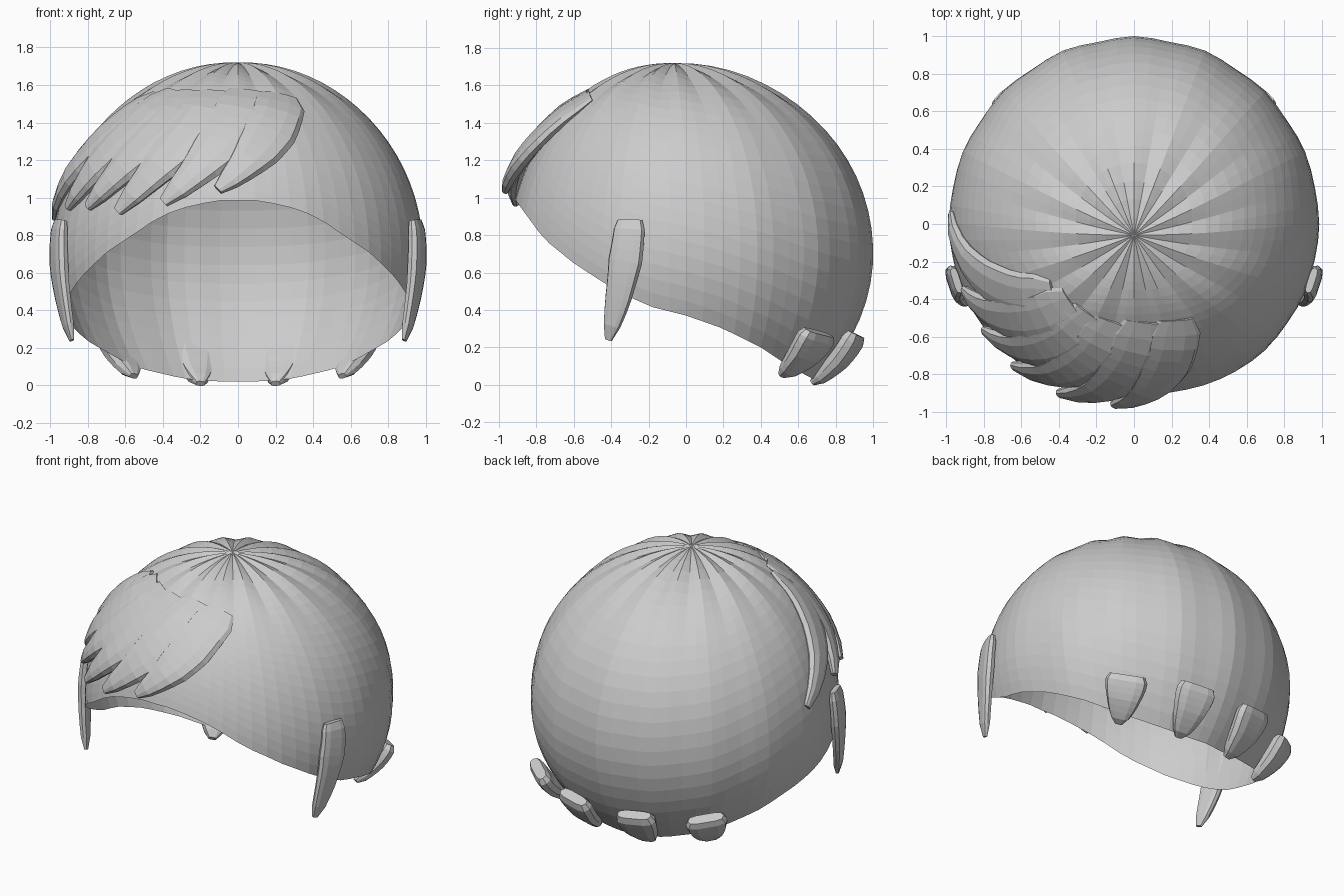
import bpy, bmesh, math
from mathutils import Vector

cube = bpy.data.objects.get("Cube")
if cube:
    bpy.data.objects.remove(cube)

hair = bpy.data.materials.new("hair grey")
hair.use_nodes = True
GREY = (0.6, 0.6, 0.6, 1)
hair.diffuse_color = GREY
hair.node_tree.nodes["Principled BSDF"].inputs["Base Color"].default_value = GREY

CENTRE = Vector((0, 0, 0.7))


def finish(name, bm):
    mesh = bpy.data.meshes.new(name)
    bm.to_mesh(mesh)
    bm.free()
    mesh.materials.append(hair)
    obj = bpy.data.objects.new(name, mesh)
    bpy.context.collection.objects.link(obj)
    return obj


def lerp_table(table, t):
    for (a, va), (b, vb) in zip(table, table[1:]):
        if t <= b:
            return va + (vb - va) * max(0, t - a) / (b - a)
    return table[-1][1]


# Height of the hairline from front to back
RIM = [(-0.91, 0.985), (-0.76, 0.78), (-0.6, 0.65), (-0.4, 0.52), (-0.2, 0.42),
       (0, 0.37), (0.2, 0.3), (0.4, 0.2), (0.55, 0.1), (0.7, 0.02)]


def cap_point(az, th):
    """Point on the cap; azimuth runs from the front, th from the crown."""
    back = max(0, -math.cos(az))
    wave = math.cos(16 * az)
    s = math.sin(th) * (1 + 0.006 * wave * (0.3 + 0.7 * back))
    s *= 1 - 0.1 * max(0, -math.cos(th)) ** 2
    depth = 0.95 if math.cos(az) > 0 else 0.995
    crown = max(0, math.cos(th))
    crease = 0.05 * (wave - 0.6) * math.sin(th) * crown ** 8
    return Vector((0.985 * s * math.sin(az), -depth * s * math.cos(az) - 0.06 * crown ** 3,
                   0.7 + 1.02 * math.cos(th) + crease))


def rim_angle(az):
    low, high = 0.5, 2.6
    for _ in range(30):
        mid = (low + high) / 2
        p = cap_point(az, mid)
        low, high = (mid, high) if p.z > lerp_table(RIM, p.y) else (low, mid)
    return low


# Open cap, fluted outward from the crown
SEG, RINGS = 64, 24
bm = bmesh.new()
pole = bm.verts.new(cap_point(0, 0))
columns = []
for i in range(SEG):
    az = 2 * math.pi * i / SEG
    end = rim_angle(az)
    columns.append([bm.verts.new(cap_point(az, end * (j + 1) / RINGS)) for j in range(RINGS)])
for i, col in enumerate(columns):
    nxt = columns[(i + 1) % SEG]
    bm.faces.new((pole, col[0], nxt[0]))
    for j in range(RINGS - 1):
        bm.faces.new((col[j], col[j + 1], nxt[j + 1], nxt[j]))
finish("hair_cap", bm)


def on_cap(p, lift):
    """Push a point radially onto the cap, raised by lift."""
    d = Vector(p) - CENTRE
    depth = 0.95 if d.y < 0 else 0.995
    k = Vector((d.x / 0.985, d.y / depth, d.z / 1.02)).length
    return CENTRE + d / k + d.normalized() * lift


def spline(pts, t):
    """Smooth path through three points."""
    a, b, c = (Vector(p) for p in pts)
    ctrl = 2 * b - (a + c) / 2
    return a * (1 - t) ** 2 + ctrl * 2 * t * (1 - t) + c * t * t


def lock(name, path, width, thick, steps=10, sides=10, flat=0.6):
    """Flattened tapering lock; width and thick are tables along the path."""
    bm = bmesh.new()
    rings = []
    for i in range(steps + 1):
        t = i / steps
        p = path(t)
        along = (path(min(1, t + 0.02)) - path(max(0, t - 0.02))).normalized()
        out = p - CENTRE
        out = (out - along * out.dot(along)).normalized()
        side = along.cross(out)
        w, h = lerp_table(width, t), lerp_table(thick, t)
        ring = []
        for k in range(sides):
            a = 2 * math.pi * k / sides
            c, s = math.cos(a), math.sin(a)
            c = math.copysign(abs(c) ** flat, c)
            s = math.copysign(abs(s) ** flat, s)
            ring.append(bm.verts.new(p + side * w * c + out * h * s))
        rings.append(ring)
    for r, q in zip(rings, rings[1:]):
        for k in range(sides):
            n = (k + 1) % sides
            bm.faces.new((r[k], r[n], q[n], q[k]))
    bm.faces.new(rings[0])
    bm.faces.new(rings[-1])
    bmesh.ops.recalc_face_normals(bm, faces=bm.faces)
    return finish(name, bm)


# Swept fringe: overlapping locks from the parting to the model's right;
# each has root, middle, tip, half width and lift at the tip
FRINGE = [
    ((0.22, -0.50, 1.53), (0.13, -0.8, 1.29), (-0.10, -0.9, 1.02), 0.15, 0.06),
    ((0.05, -0.51, 1.55), (-0.09, -0.8, 1.28), (-0.36, -0.82, 0.95), 0.16, 0.055),
    ((-0.11, -0.51, 1.55), (-0.30, -0.74, 1.28), (-0.59, -0.70, 0.91), 0.16, 0.04),
    ((-0.23, -0.47, 1.55), (-0.48, -0.64, 1.27), (-0.76, -0.54, 0.94), 0.15, 0.025),
    ((-0.32, -0.41, 1.54), (-0.62, -0.48, 1.26), (-0.87, -0.34, 0.94), 0.15, 0.01),
    ((-0.41, -0.36, 1.51), (-0.73, -0.28, 1.22), (-0.95, 0.05, 0.89), 0.13, -0.005),
]
for i, (a, b, c, w, lift) in enumerate(FRINGE):
    lock(f"fringe_lock_{i + 1}",
         lambda t: on_cap(spline((a, b, c), t), 0.01 + lift * t),
         [(0, w * 0.65), (0.1, w * 0.95), (0.4, w), (0.6, w * 0.85), (0.9, w * 0.42), (1, w * 0.2)],
         [(0, 0.015), (0.2, 0.035), (0.7, 0.045), (0.9, 0.035), (1, 0.02)], flat=0.8)

# Sideburns and nape tufts, built on each side
for sx, label in ((1, "left"), (-1, "right")):
    burn = [(sx * 0.945, -0.30, 0.88), (sx * 0.95, -0.335, 0.6), (sx * 0.885, -0.415, 0.24)]
    lock(f"sideburn_{label}", lambda t: spline(burn, t),
         [(0, 0.07), (0.05, 0.085), (0.4, 0.095), (0.75, 0.07), (0.95, 0.04), (1, 0.02)],
         [(0, 0.02), (0.1, 0.03), (0.45, 0.035), (0.9, 0.025), (1, 0.01)])
    tufts = {
        "inner": [(sx * 0.235, 0.91, 0.27), (sx * 0.225, 0.815, 0.13), (sx * 0.20, 0.675, 0.01)],
        "outer": [(sx * 0.65, 0.71, 0.28), (sx * 0.615, 0.63, 0.16), (sx * 0.555, 0.51, 0.05)],
    }
    for kind, pts in tufts.items():
        lock(f"nape_tuft_{kind}_{label}", lambda t: spline(pts, t),
             [(0, 0.115), (0.08, 0.135), (0.3, 0.13), (0.7, 0.09), (0.93, 0.05), (1, 0.025)],
             [(0, 0.035), (0.08, 0.05), (0.5, 0.05), (0.9, 0.035), (1, 0.015)], steps=8)
